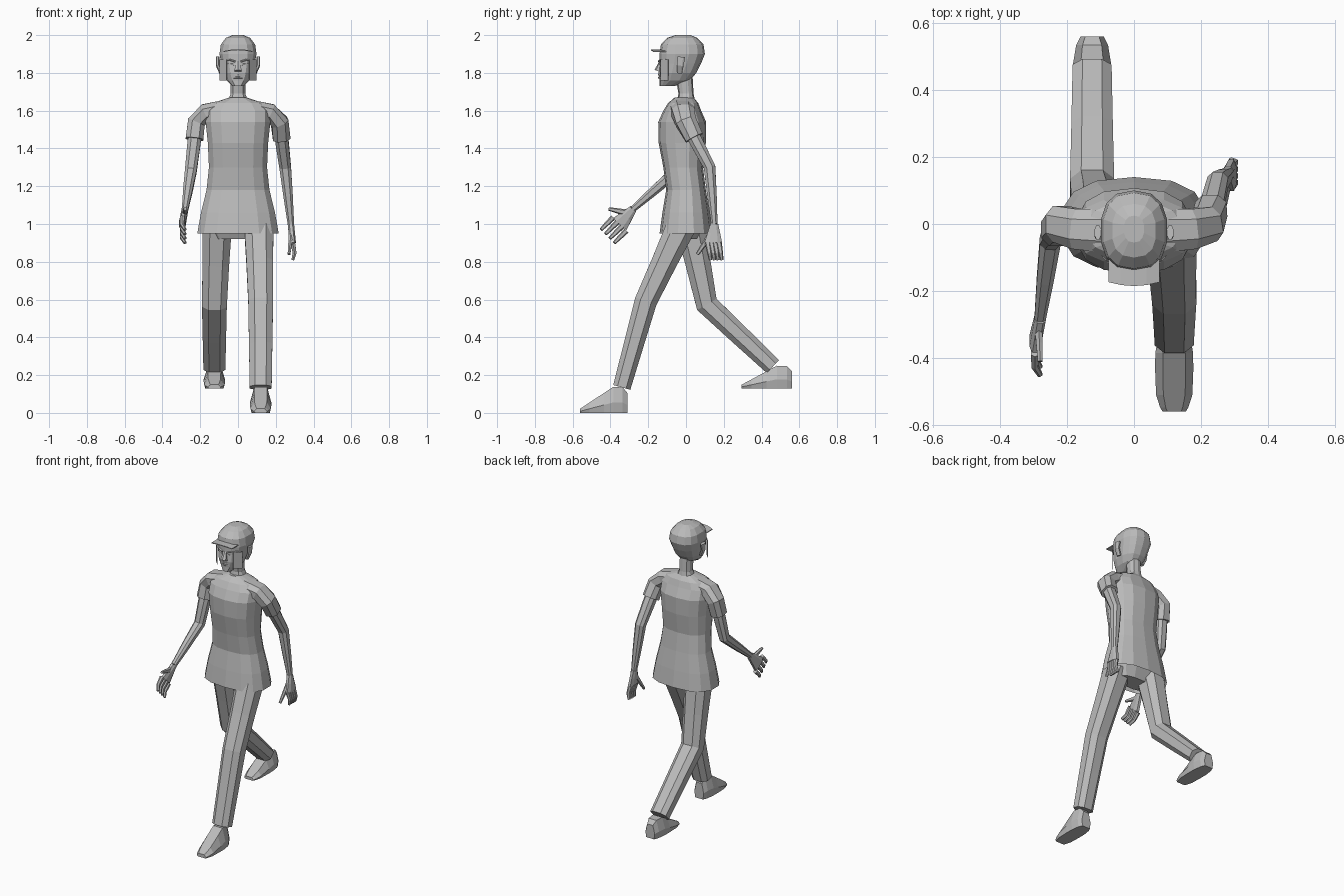
import bpy, bmesh
from math import cos, sin, pi, copysign
from mathutils import Vector

cube = bpy.data.objects.get("Cube")
if cube:
    bpy.data.objects.remove(cube)

# Single material shared by every part
shade = (0.5, 0.5, 0.5, 1)
grey = bpy.data.materials.new("plain_grey")
grey.use_nodes = True
grey.diffuse_color = shade
grey.node_tree.nodes["Principled BSDF"].inputs["Base Color"].default_value = shade

ACROSS = Vector((1, 0, 0))
ALONG = Vector((0, 1, 0))


def point(x, y, z):
    return Vector((x, y, z))


def loft(name, rings, closed_start=True):
    """Skin a list of equal-sized vertex rings."""
    bm = bmesh.new()
    loops = [[bm.verts.new(corner) for corner in ring] for ring in rings]
    for lower, upper in zip(loops, loops[1:]):
        for i in range(len(lower)):
            bm.faces.new((lower[i - 1], lower[i], upper[i], upper[i - 1]))
    if closed_start:
        bm.faces.new(loops[0])
    bm.faces.new(loops[-1])
    bmesh.ops.recalc_face_normals(bm, faces=bm.faces)
    mesh = bpy.data.meshes.new(name)
    bm.to_mesh(mesh)
    bm.free()
    mesh.materials.append(grey)
    part = bpy.data.objects.new(name, mesh)
    bpy.context.collection.objects.link(part)


def section(centre, u, v, sides):
    """Slightly squared oval spanned by the half axes u and v."""
    ring = []
    for i in range(sides):
        angle = 2 * pi * (i + 0.5) / sides
        c, s = cos(angle), sin(angle)
        ring.append(centre + u * copysign(abs(c) ** 0.8, c) + v * copysign(abs(s) ** 0.8, s))
    return ring


def tube(name, path, start, end, side=ACROSS, ease=1, sides=8):
    """Limb whose (half width, half depth) tapers from start to end."""
    rings = []
    last = len(path) - 1
    for i, centre in enumerate(path):
        tangent = path[min(i + 1, last)] - path[max(i - 1, 0)]
        tangent.normalize()
        u = (side - tangent * side.dot(tangent)).normalized()
        width, depth = Vector(start).lerp(Vector(end), (i / last) ** ease)
        rings.append(section(centre, u * width, tangent.cross(u) * depth, sides))
    loft(name, rings)


def column(name, rows, sides, closed_start=True):
    """Upright body from (height, half width, centre y, half depth) rows."""
    loft(name, [section(point(0, y, z), ACROSS * width, ALONG * depth, sides)
                for z, width, y, depth in rows], closed_start)


def jointed(a, b, c):
    """Limb path with a middle station in each segment."""
    return [a, a.lerp(b, 0.5), b, b.lerp(c, 0.5), c]


def arm(label, s, elbow, wrist):
    shoulder = point(s * .22, 0, 1.54)
    cuff = shoulder.lerp(elbow, 0.35)
    collar, cap = point(s * .07, -.02, 1.61), point(s * .17, -.015, 1.59)
    tube(label + "_sleeve", [collar, cap, shoulder, cuff], (.07, .05), (.052, .05), ALONG)
    tube(label + "_arm", jointed(shoulder, elbow, wrist), (.038, .038), (.018, .018), ease=2)


def hand(label, wrist, knuckles, index_tip, little_tip, thumb_tip):
    tube(label + "_palm", [wrist, wrist.lerp(knuckles, 0.5), knuckles], (.018, .022), (.018, .05))
    middle = index_tip.lerp(little_tip, 0.5)
    for i, finger in enumerate(("index", "middle", "ring", "little")):
        tip = index_tip.lerp(little_tip, i / 3)
        base = knuckles + (tip - middle)
        bend = base.lerp(tip, 0.6) + ACROSS * copysign(.01, tip.x)
        tube(f"{label}_{finger}_finger", [base, bend, tip], (.014, .015), (.008, .009), sides=6)
    root = wrist.lerp(knuckles, 0.3)
    tube(label + "_thumb", [root, root.lerp(thumb_tip, 0.5), thumb_tip],
         (.014, .02), (.008, .009), sides=6)


def leg(label, hip, knee, ankle):
    tube(label + "_trouser_leg", jointed(hip, knee, ankle), (.083, .084), (.062, .05), ease=0.7)


def shoe(label, x, heel, length, sole, height):
    """Flat-soled shoe: the upper rises at the heel and slopes to the toe."""
    rings = []
    for t in (0, .1, .3, .5, .8, .95, 1):
        half = .057 * (1 - 0.4 * (2 * t - 1) ** 4)
        top = height * min(1, 0.7 + 2 * t, 1.25 - 1.1 * t)
        outline = ((.85, 0), (1, 0.4), (.6, 1))
        right = [(x + half * a, heel - length * t, sole + top * b) for a, b in outline]
        left = [(x - half * a, heel - length * t, sole + top * b) for a, b in outline]
        rings.append(right + left[::-1])
    loft(label + "_shoe", rings)


# Shirt with an open flared hem, and the hips inside it
column("shirt", [(.95, .22, 0, .14), (1.06, .2, 0, .125), (1.18, .17, 0, .105),
                 (1.3, .157, -.015, .105), (1.43, .163, -.02, .125), (1.54, .175, -.02, .127),
                 (1.6, .175, -.02, .1), (1.64, .14, -.015, .08), (1.67, .045, -.01, .05)],
       sides=14, closed_start=False)
column("trouser_hips", [(.92, .13, 0, .06), (1, .17, 0, .1), (1.1, .16, 0, .1)], sides=12)
column("neck", [(1.64, .06, 0, .05), (1.69, .04, 0, .04), (1.78, .04, -.01, .045)], sides=10)

# Arms and hands, swinging in opposite directions
left_wrist = point(.28, .15, 1)
right_wrist = point(-.28, -.28, 1.08)
arm("left", 1, point(.25, .125, 1.3), left_wrist)
arm("right", -1, point(-.25, -.05, 1.28), right_wrist)
hand("left", left_wrist, point(.29, .145, .9), point(.29, .13, .81),
     point(.29, .19, .81), point(.27, .06, .84))
hand("right", right_wrist, point(-.295, -.35, 1), point(-.28, -.45, .97),
     point(-.28, -.38, .9), point(-.28, -.41, 1.08))

# Striding legs: left planted in front, right lifted behind
leg("left", point(.11, -.02, 1), point(.12, -.213, .59), point(.12, -.34, .135))
leg("right", point(-.11, .02, 1), point(-.125, .11, .575), point(-.125, .46, .245))
shoe("left", .12, heel=-.31, length=.25, sole=0, height=.15)
shoe("right", -.125, heel=.56, length=.265, sole=.13, height=.13)

# Head with the cap crown
column("head", [(1.73, .03, -.1, .04), (1.76, .06, -.06, .08), (1.8, .08, -.045, .1),
                (1.85, .09, -.03, .11), (1.9, .1, -.02, .12), (1.95, .093, -.02, .113),
                (1.985, .066, -.02, .08), (2, .03, -.015, .04)], sides=14)

# Thin curved cap peak
peak = []
for step in range(-2, 3):
    x = step * .038
    z, rim = 1.92 - 1.6 * x * x, 2 * x * x - .185
    peak.append([(x, -.09, z), (x, rim, z), (x, rim, z + .005), (x, -.09, z + .005)])
loft("cap_peak", peak)

# Nose and lips
tube("nose", [point(0, -.13, 1.87), point(0, -.14, 1.84), point(0, -.15, 1.81)],
     (.008, .006), (.022, .018), sides=6)
for name, z in (("upper_lip", 1.79), ("lower_lip", 1.775)):
    tube(name, [point(x, -.145 + abs(x) / 2, z) for x in (-.028, 0, .028)],
         (.005, .005), (.005, .005), ALONG, sides=6)

for label, s in (("left", 1), ("right", -1)):
    # Brow and eye
    tube(label + "_brow", [point(s * .015, -.14, 1.86), point(s * .045, -.133, 1.87),
                           point(s * .075, -.105, 1.87)], (.009, .005), (.007, .004), ALONG, sides=6)
    tube(label + "_eye", [point(s * .02, -.135, 1.845), point(s * .055, -.122, 1.845)],
         (.006, .006), (.005, .005), ALONG, sides=6)
    # Ear
    tube(label + "_ear", [point(s * .09, -.033, 1.8), point(s * .108, -.03, 1.84),
                          point(s * .108, -.025, 1.885)], (.01, .014), (.01, .022))
    # Flat side lock framing the face
    front, back = point(s * .058, -.134, 0), point(s * .096, -.092, 0)
    thick = point(s * .002, -.002, 0)
    loft(label + "_side_lock", [[corner + point(0, 0, z) for corner in
                                 (front, back, back + thick, front + thick)] for z in (1.76, 1.87)])
